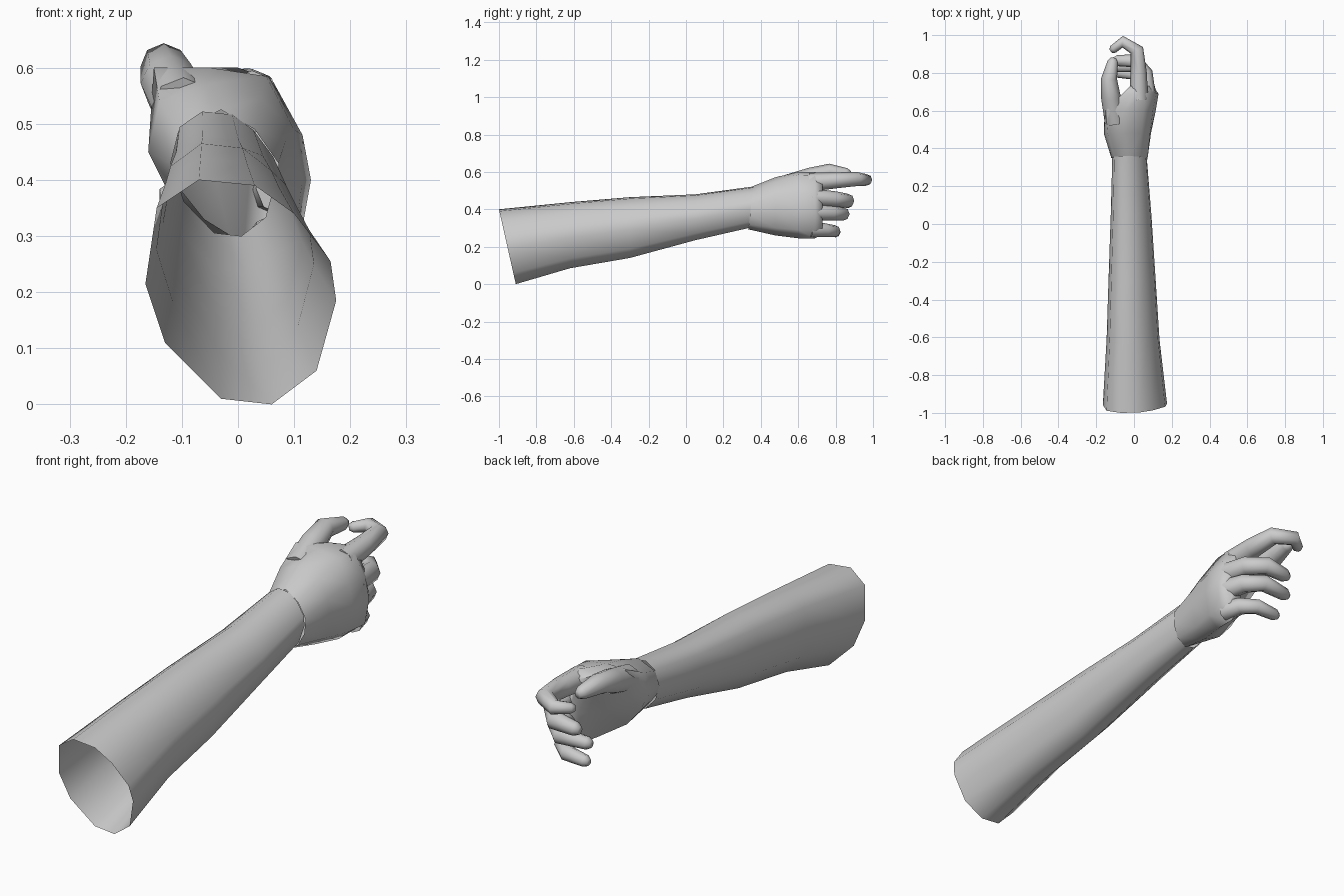
import bpy, bmesh, math
from mathutils import Vector

if "Cube" in bpy.data.objects:
    bpy.data.objects.remove(bpy.data.objects["Cube"])


def loft(name, rings, cap_start=False, cap_end=False, angle=60):
    """Bridge equal-length closed rings into one smooth-shaded skin."""
    bm = bmesh.new()
    vr = [[bm.verts.new(p) for p in ring] for ring in rings]
    n = len(vr[0])
    for a, b in zip(vr, vr[1:]):
        for i in range(n):
            j = (i + 1) % n
            bm.faces.new((a[i], a[j], b[j], b[i]))
    if cap_start:
        bm.faces.new(vr[0])
    if cap_end:
        bm.faces.new(vr[-1])
    bmesh.ops.recalc_face_normals(bm, faces=bm.faces)
    # make sure open shells face outwards
    c = sum((v.co for v in bm.verts), Vector()) / len(bm.verts)
    if sum(f.normal.dot(f.calc_center_median() - c) * f.calc_area() for f in bm.faces) < 0:
        bmesh.ops.reverse_faces(bm, faces=bm.faces)
    me = bpy.data.meshes.new(name)
    bm.to_mesh(me)
    bm.free()
    ob = bpy.data.objects.new(name, me)
    bpy.context.collection.objects.link(ob)
    bpy.ops.object.select_all(action='DESELECT')
    ob.select_set(True)
    bpy.context.view_layer.objects.active = ob
    bpy.ops.object.shade_smooth_by_angle(angle=math.radians(angle))
    return ob


def finger(name, joints, sides=8):
    """Tapered tube through (x, y, z, radius) joints with a rounded tip."""
    pts = [Vector(j[:3]) for j in joints]
    rad = [j[3] for j in joints]
    d = (pts[-1] - pts[-2]).normalized()
    pts.append(pts[-1] + d * rad[-1] * 0.7)
    rad.append(rad[-1] * 0.55)
    rings = []
    for i, p in enumerate(pts):
        t = (pts[min(i + 1, len(pts) - 1)] - pts[max(i - 1, 0)]).normalized()
        side = t.cross(Vector((0, 0, 1))).normalized()
        up = side.cross(t)
        rings.append([p + rad[i] * (math.cos(a) * side + math.sin(a) * up)
                      for a in (math.tau * k / sides for k in range(sides))])
    return loft(name, rings, True, True, 75)


# Forearm: the elbow outline scaled into stations
# (y at top, y at bottom, x min, x max, z min, z max)
outline = [(-0.07, 0.4), (0.03, 0.39), (0.10, 0.34), (0.165, 0.255), (0.175, 0.185),
           (0.14, 0.06), (0.06, 0.0), (-0.03, 0.01), (-0.13, 0.11), (-0.165, 0.215),
           (-0.145, 0.35)]
stations = [(-1.0, -0.91, -0.165, 0.175, 0.0, 0.40),
            (-0.6, -0.62, -0.145, 0.135, 0.085, 0.44),
            (-0.3, -0.30, -0.135, 0.115, 0.14, 0.465),
            (0.05, 0.05, -0.123, 0.092, 0.235, 0.48),
            (0.36, 0.335, -0.115, 0.068, 0.30, 0.522)]
rings = []
for yt, yb, x0, x1, z0, z1 in stations:
    ring = []
    for x, z in outline:
        u, v = (x + 0.165) / 0.34, z / 0.4
        ring.append((x0 + u * (x1 - x0), yb + v * (yt - yb), z0 + v * (z1 - z0)))
    rings.append(ring)
loft("forearm", rings)

# Palm: cross-sections from the open wrist to the knuckles
sections = {
    0.36: [(-.105, .49), (-.03, .525), (.03, .49), (.072, .43), (.07, .37),
           (.045, .32), (0, .293), (-.06, .33), (-.10, .38), (-.12, .43)],
    0.48: [(-.14, .54), (-.05, .572), (.04, .545), (.085, .47), (.09, .39),
           (.07, .30), (.02, .26), (-.06, .30), (-.12, .37), (-.16, .45)],
    0.60: [(-.15, .60), (-.05, .60), (.05, .585), (.10, .49), (.115, .40),
           (.10, .29), (.05, .245), (-.01, .28), (-.04, .40), (-.155, .50)],
    0.69: [(-.06, .59), (0, .60), (.06, .58), (.115, .48), (.13, .40),
           (.11, .29), (.05, .245), (.01, .28), (.02, .40), (-.03, .52)],
    0.73: [(-.02, .575), (.01, .58), (.05, .565), (.09, .48), (.10, .40),
           (.09, .30), (.055, .265), (.03, .29), (.04, .40), (.01, .51)]}
rings = []
for y, sec in sections.items():
    tilt = 0.12 if y == 0.36 else 0
    rings.append([(x, y + tilt * (z - 0.52), z) for x, z in sec])
loft("palm", rings, cap_end=True, angle=70)

# Curled fingers and thumb
finger("thumb", [(-.10, .54, .53, .055), (-.122, .67, .572, .052),
                 (-.132, .77, .602, .042), (-.112, .86, .592, .028)])
finger("index_finger", [(.025, .66, .545, .05), (.025, .80, .555, .043),
                        (.015, .92, .562, .037), (-.06, .965, .557, .031),
                        (-.11, .925, .552, .023)])
finger("middle_finger", [(.07, .67, .465, .047), (.058, .80, .455, .041),
                         (.005, .865, .445, .038), (-.09, .865, .435, .029)])
finger("ring_finger", [(.078, .67, .385, .047), (.055, .78, .38, .04),
                       (0, .84, .375, .036), (-.12, .83, .37, .027)])
finger("little_finger", [(.065, .67, .295, .044), (.048, .75, .288, .036),
                         (0, .795, .283, .032), (-.09, .80, .275, .025)])
